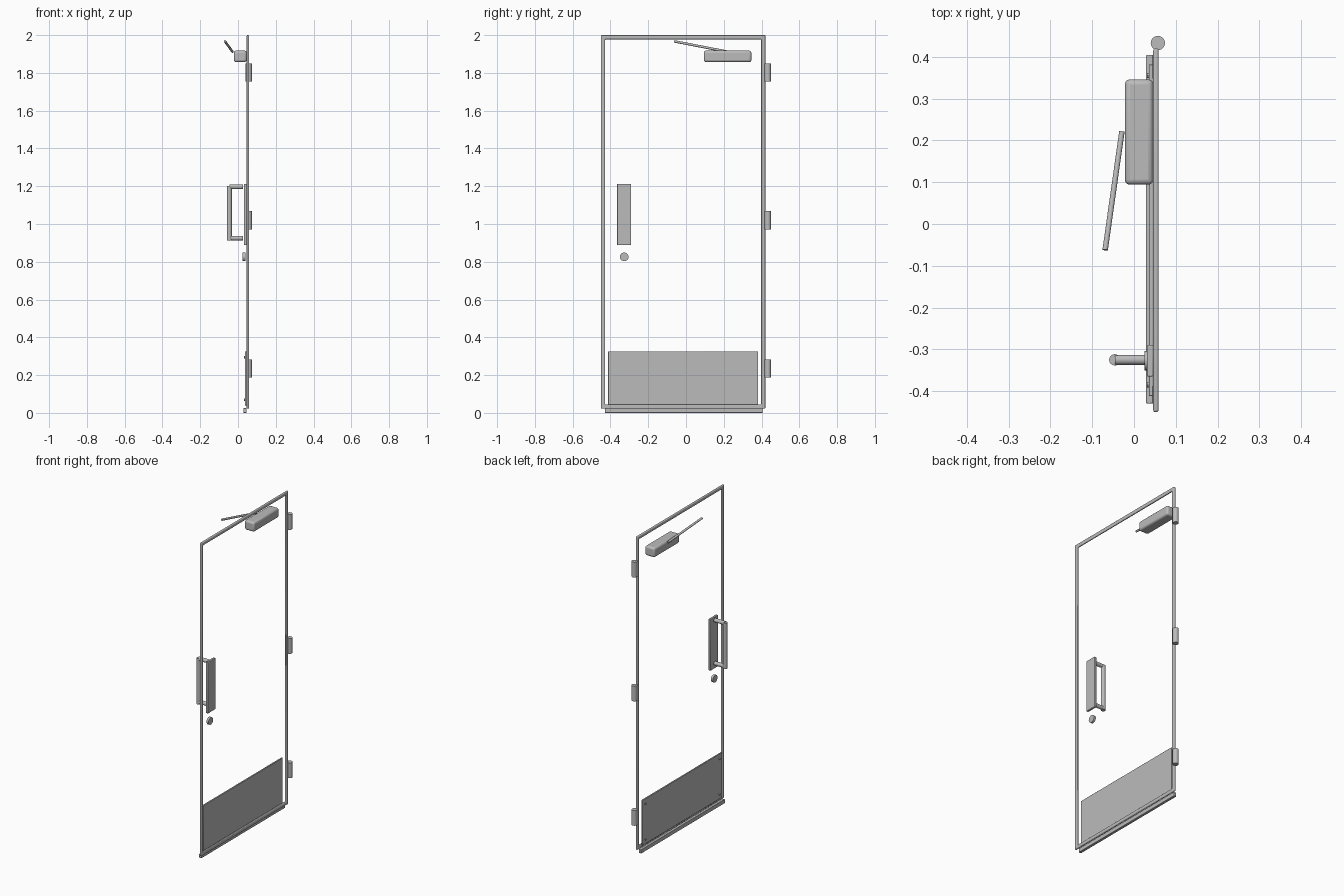
import bpy
import bmesh
from mathutils import Vector

if "Cube" in bpy.data.objects:
    bpy.data.objects.remove(bpy.data.objects["Cube"])

grey = bpy.data.materials.new("metal grey")
grey.use_nodes = True
grey.diffuse_color = (0.5, 0.5, 0.5, 1)
grey.node_tree.nodes["Principled BSDF"].inputs["Base Color"].default_value = (0.5, 0.5, 0.5, 1)


def finish(obj, name, bevel=0, segments=2):
    obj.name = name
    obj.data.materials.append(grey)
    if bevel:
        mod = obj.modifiers.new("soft_edges", "BEVEL")
        mod.width, mod.segments = bevel, segments
    bpy.ops.object.select_all(action="DESELECT")
    obj.select_set(True)
    bpy.context.view_layer.objects.active = obj
    bpy.ops.object.shade_smooth_by_angle()
    return obj


def box(name, low, high, bevel=0, segments=2):
    low, high = Vector(low), Vector(high)
    bpy.ops.mesh.primitive_cube_add(size=1, location=(low + high) / 2)
    obj = bpy.context.object
    for v in obj.data.vertices:
        v.co *= high - low
    return finish(obj, name, bevel, segments)


def rod(name, start, end, radius, sides=24):
    start, end = Vector(start), Vector(end)
    axis = end - start
    bpy.ops.mesh.primitive_cylinder_add(vertices=sides, radius=radius, depth=axis.length,
                                        location=(start + end) / 2)
    obj = bpy.context.object
    obj.rotation_euler = axis.to_track_quat("Z", "Y").to_euler()
    return finish(obj, name)


# Perimeter seal: outer and inner rectangles bridged into one frame
bm = bmesh.new()
rings = []
for x in (0.046, 0.059):
    for inset in (0, 0.022):
        y0, y1, z0, z1 = -0.45 + inset, 0.42 - inset, 0.022 + inset, 2 - inset
        rings.append([bm.verts.new((x, y, z))
                      for y, z in ((y0, z0), (y1, z0), (y1, z1), (y0, z1))])
for a, b in ((0, 1), (1, 3), (3, 2), (2, 0)):
    for i in range(4):
        j = (i + 1) % 4
        bm.faces.new((rings[a][i], rings[a][j], rings[b][j], rings[b][i]))
bmesh.ops.recalc_face_normals(bm, faces=bm.faces)
mesh = bpy.data.meshes.new("perimeter_seal")
bm.to_mesh(mesh)
bm.free()
seal = bpy.data.objects.new("perimeter_seal", mesh)
bpy.context.collection.objects.link(seal)
finish(seal, "perimeter_seal", 0.005, 3)

# Bottom sweep, kick plate and its screws
box("bottom_sweep", (0.029, -0.43, 0), (0.046, 0.405, 0.025), 0.002)
box("kick_plate", (0.036, -0.412, 0.04), (0.046, 0.382, 0.325), 0.002)
for y in (-0.385, 0.355):
    for z in (0.07, 0.295):
        rod("kick_plate_screw", (0.031, y, z), (0.037, y, z), 0.006, 12)

# Hinge barrels
for z in (0.235, 1.02, 1.803):
    rod("hinge_barrel", (0.057, 0.433, z - 0.048), (0.057, 0.433, z + 0.048), 0.017)

# Push plate, pull handle and lock
box("push_plate", (0.031, -0.365, 0.888), (0.046, -0.29, 1.213), 0.003)
rod("handle_grip", (-0.046, -0.325, 0.912), (-0.046, -0.325, 1.202), 0.0135)
for z in (0.925, 1.197):
    rod("handle_post", (-0.046, -0.325, z), (0.026, -0.325, z), 0.012)
rod("lock_cylinder", (0.025, -0.327, 0.826), (0.039, -0.327, 0.826), 0.023)

# Door closer body and arm
box("closer_body", (-0.022, 0.094, 1.857), (0.046, 0.346, 1.918), 0.012, 3)
rod("closer_arm", (-0.029, 0.221, 1.912), (-0.069, -0.062, 1.967), 0.0065, 16)
